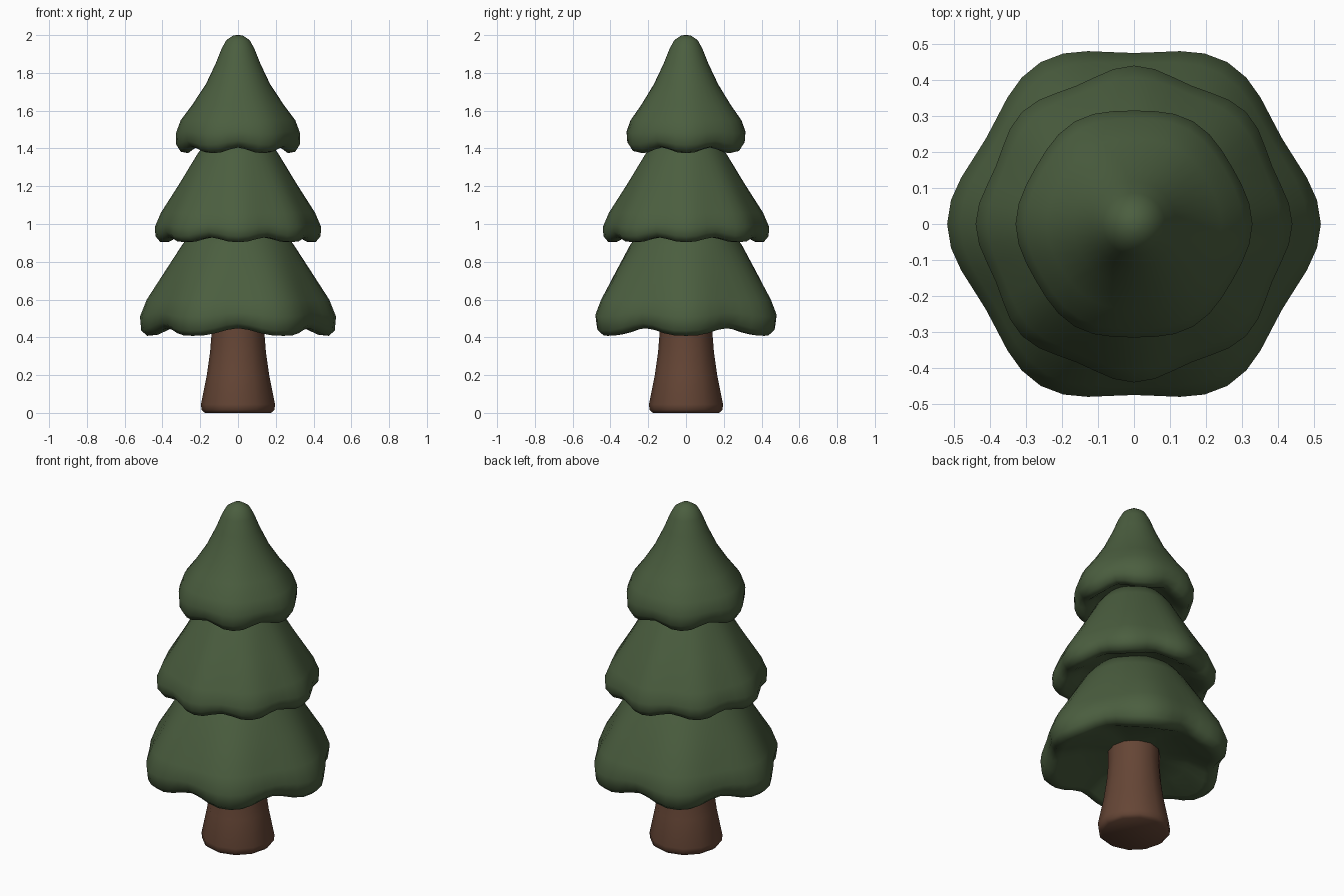
import bpy
import bmesh
import math

cube = bpy.data.objects.get("Cube")
if cube:
    bpy.data.objects.remove(cube, do_unlink=True)


def material(name, color):
    mat = bpy.data.materials.new(name)
    mat.use_nodes = True
    mat.diffuse_color = color
    mat.node_tree.nodes["Principled BSDF"].inputs["Base Color"].default_value = color
    return mat


def lathe(name, profile, sides, mat, lobes=1, phase=0.0):
    """Spin (radius, height, bulge, lift) rings; bulge and lift scallop the rim."""
    bm = bmesh.new()
    rings = []
    for radius, height, bulge, lift in profile:
        ring = []
        for i in range(sides):
            a = math.tau * i / sides
            wave = math.cos(lobes * (a - phase))
            r = radius + bulge * wave
            # Narrow valleys between broad rounded lobes
            z = height + lift * ((1 - wave) / 2) ** 1.5
            ring.append(bm.verts.new((r * math.cos(a), r * math.sin(a), z)))
        rings.append(ring)
    for low, high in zip(rings, rings[1:]):
        for i in range(sides):
            j = (i + 1) % sides
            bm.faces.new((low[i], low[j], high[j], high[i]))
    bm.faces.new(rings[0][::-1])
    bm.faces.new(rings[-1])
    bmesh.ops.recalc_face_normals(bm, faces=bm.faces)
    mesh = bpy.data.meshes.new(name)
    bm.to_mesh(mesh)
    bm.free()
    obj = bpy.data.objects.new(name, mesh)
    bpy.context.collection.objects.link(obj)
    mesh.materials.append(mat)
    bpy.ops.object.select_all(action="DESELECT")
    obj.select_set(True)
    bpy.context.view_layer.objects.active = obj
    bpy.ops.object.shade_smooth_by_angle(angle=math.radians(60))
    return obj


green = material("pine green", (0.07, 0.112, 0.05, 1))
brown = material("bark brown", (0.13, 0.06, 0.036, 1))

# Flared trunk with a rounded foot
lathe("trunk", [(.175, 0, 0, 0), (.193, .015, 0, 0), (.196, .045, 0, 0),
                (.165, .2, 0, 0), (.148, .32, 0, 0), (.14, .42, 0, 0),
                (.14, .58, 0, 0)], 12, brown)

# Foliage tiers: hollow underside, scalloped hem, sloping skirt
lathe("lower_foliage", [(.12, .5, 0, 0), (.3, .47, .01, .02), (.41, .413, .02, .04),
                        (.455, .408, .025, .04), (.487, .435, .025, .04),
                        (.497, .51, .022, .02), (.465, .6, .018, 0),
                        (.378, .75, .008, 0), (.295, .89, 0, 0),
                        (.22, .99, 0, 0)], 48, green, 6)

lathe("middle_foliage", [(.2, .97, 0, 0), (.3, .94, .004, .02), (.36, .904, .01, .025),
                         (.4, .905, .012, .025), (.425, .935, .012, .025),
                         (.428, .985, .012, .012), (.4, 1.06, .008, 0),
                         (.308, 1.21, .004, 0), (.215, 1.37, 0, 0),
                         (.15, 1.46, 0, 0)], 48, green, 8)

lathe("upper_foliage", [(.15, 1.44, 0, 0), (.215, 1.41, .004, .02), (.26, 1.375, .006, .03),
                        (.295, 1.383, .008, .03), (.319, 1.42, .008, .02),
                        (.322, 1.48, .007, .01), (.298, 1.55, .005, 0),
                        (.24, 1.63, .003, 0), (.17, 1.74, 0, 0),
                        (.118, 1.85, 0, 0), (.086, 1.93, 0, 0),
                        (.062, 1.973, 0, 0), (.025, 1.998, 0, 0),
                        (.006, 2.0, 0, 0)], 36, green, 6)
